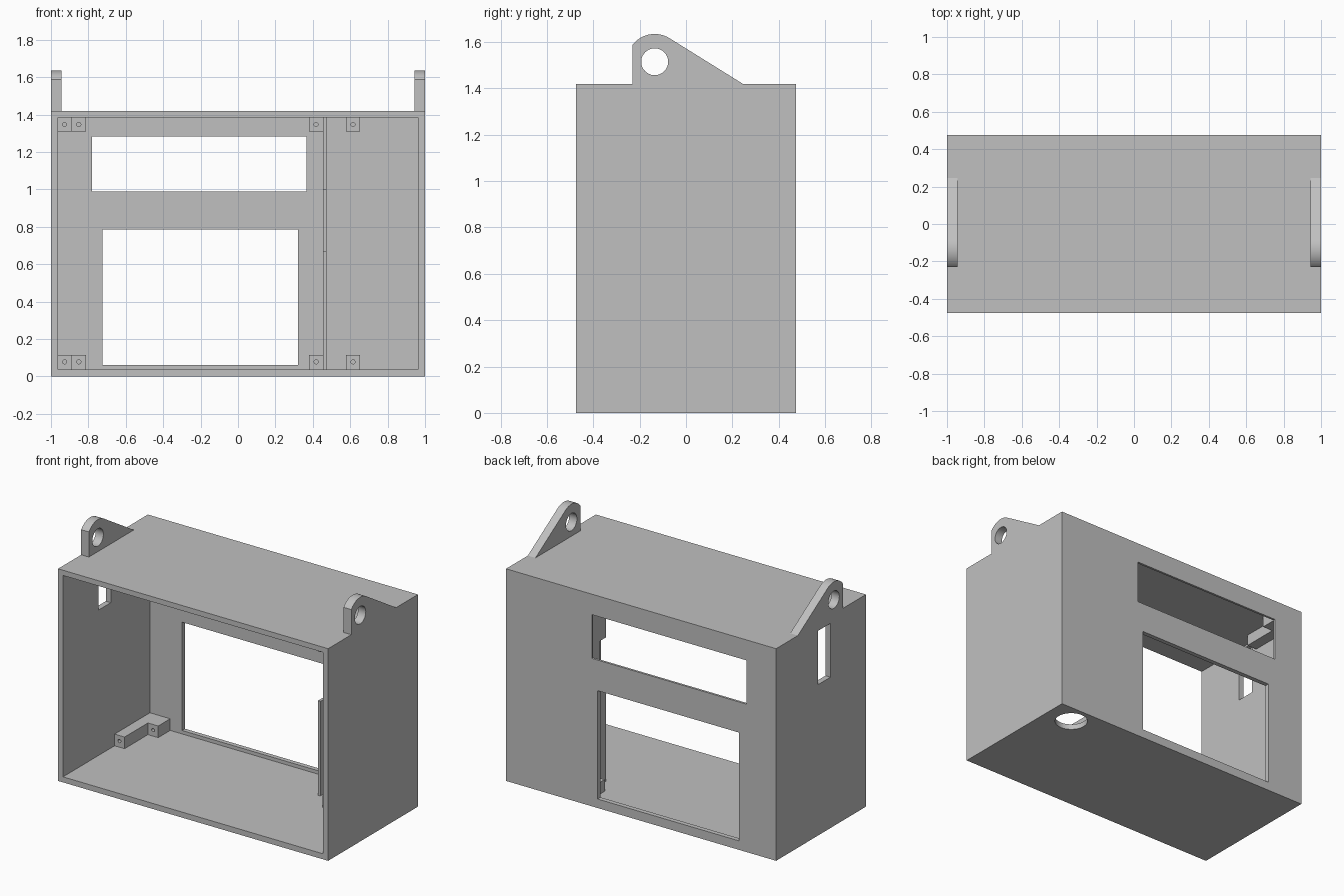
import bpy, bmesh, math
from mathutils import Matrix

cube = bpy.data.objects.get("Cube")
if cube:
    bpy.data.objects.remove(cube, do_unlink=True)

grey = bpy.data.materials.new("light_grey")
grey.use_nodes = True
colour = (0.53, 0.53, 0.53, 1)
grey.diffuse_color = colour
grey.node_tree.nodes["Principled BSDF"].inputs["Base Color"].default_value = colour


def finish(name, bm):
    bmesh.ops.recalc_face_normals(bm, faces=bm.faces)
    mesh = bpy.data.meshes.new(name)
    bm.to_mesh(mesh)
    bm.free()
    mesh.materials.append(grey)
    obj = bpy.data.objects.new(name, mesh)
    bpy.context.collection.objects.link(obj)
    return obj


def box(name, x, y, z):
    """Box from (low, high) pairs on each axis."""
    bm = bmesh.new()
    bmesh.ops.create_cube(bm, size=1)
    for v in bm.verts:
        v.co = [pair[0] if c < 0 else pair[1] for c, pair in zip(v.co, (x, y, z))]
    return finish(name, bm)


def rod(name, centre, radius, length, axis, sides=48):
    bm = bmesh.new()
    turn = {"x": Matrix.Rotation(math.pi / 2, 4, "Y"),
            "y": Matrix.Rotation(math.pi / 2, 4, "X"),
            "z": Matrix.Identity(4)}[axis]
    bmesh.ops.create_cone(bm, cap_ends=True, segments=sides, radius1=radius,
                          radius2=radius, depth=length,
                          matrix=Matrix.Translation(centre) @ turn)
    return finish(name, bm)


def cut(target, cutter):
    cutter.hide_render = True
    mod = target.modifiers.new("cut", "BOOLEAN")
    mod.operation = "DIFFERENCE"
    mod.solver = "EXACT"
    mod.object = cutter
    bpy.context.view_layer.objects.active = target
    bpy.ops.object.modifier_apply(modifier=mod.name)
    bpy.data.objects.remove(cutter, do_unlink=True)


def smooth(obj):
    bpy.ops.object.select_all(action="DESELECT")
    obj.select_set(True)
    bpy.context.view_layer.objects.active = obj
    bpy.ops.object.shade_smooth_by_angle(angle=math.radians(30))


# Open-fronted case with its openings
case = box("case", (-1, 1), (-0.475, 0.475), (0, 1.42))
inner = 0.444
cut(case, box("cavity", (-0.963, 0.963), (-0.6, inner), (0.037, 1.385)))
cut(case, box("outer_recess", (-0.865, 0.43), (0.3, 0.452), (0.918, 1.352)))
cut(case, box("inner_recess", (-0.85, 0.407), (0.3, 0.46), (0.935, 1.337)))
cut(case, box("upper_window", (-0.78, 0.365), (0.3, 0.6), (0.99, 1.283)))
cut(case, box("lower_window", (-0.725, 0.322), (0.3, 0.6), (0.06, 0.785)))
cut(case, box("side_slot", (-1.1, -0.9), (-0.1, 0.03), (1.01, 1.37)))
cut(case, rod("cable_hole", (0.81, 0.34, 0), 0.104, 0.2, "z"))
smooth(case)

# Notched partition
partition = box("partition", (0.455, 0.473), (0.196, 0.455), (0.03, 1.39))
cut(partition, box("notch", (0.4, 0.5), (0.1, 0.26), (0.67, 1.0)))

# Screw posts along the floor and ceiling, long outer and short inner ones
posts = {"left_long": (0.615, 0.07), "left_short": (0.4175, 0.317),
         "right_short": (-0.851, 0.317), "right_long": (-0.927, 0.07)}
for level, (low, high) in {"lower": (0.03, 0.115), "upper": (1.31, 1.39)}.items():
    middle = 0.078 if level == "lower" else 1.347
    for label, (x, front) in posts.items():
        post = box(f"{level}_{label}_post", (x - 0.038, x + 0.038),
                   (front, 0.462), (low, high))
        cut(post, rod("screw_hole", (x, front, middle), 0.011, 0.16, "y", 20))
        smooth(post)

# Hanging lugs: rounded top, straight front, sloping back
cy, cz, radius = -0.135, 1.515, 0.12
for label, x0 in (("left", 0.943), ("right", -1)):
    bm = bmesh.new()
    profile = [(-0.23, 1.41), (0.265, 1.41), (0.245, 1.42)]
    for i in range(17):
        a = math.radians(58 + (142.4 - 58) * i / 16)
        profile.append((cy + radius * math.cos(a), cz + radius * math.sin(a)))
    face = bm.faces.new([bm.verts.new((x0, y, z)) for y, z in profile])
    side = bmesh.ops.extrude_face_region(bm, geom=[face])["geom"]
    bmesh.ops.translate(bm, vec=(0.057, 0, 0),
                        verts=[g for g in side if isinstance(g, bmesh.types.BMVert)])
    lug = finish(f"{label}_hanging_lug", bm)
    cut(lug, rod("lug_hole", (x0, cy, cz), 0.058, 0.3, "x"))
    smooth(lug)
